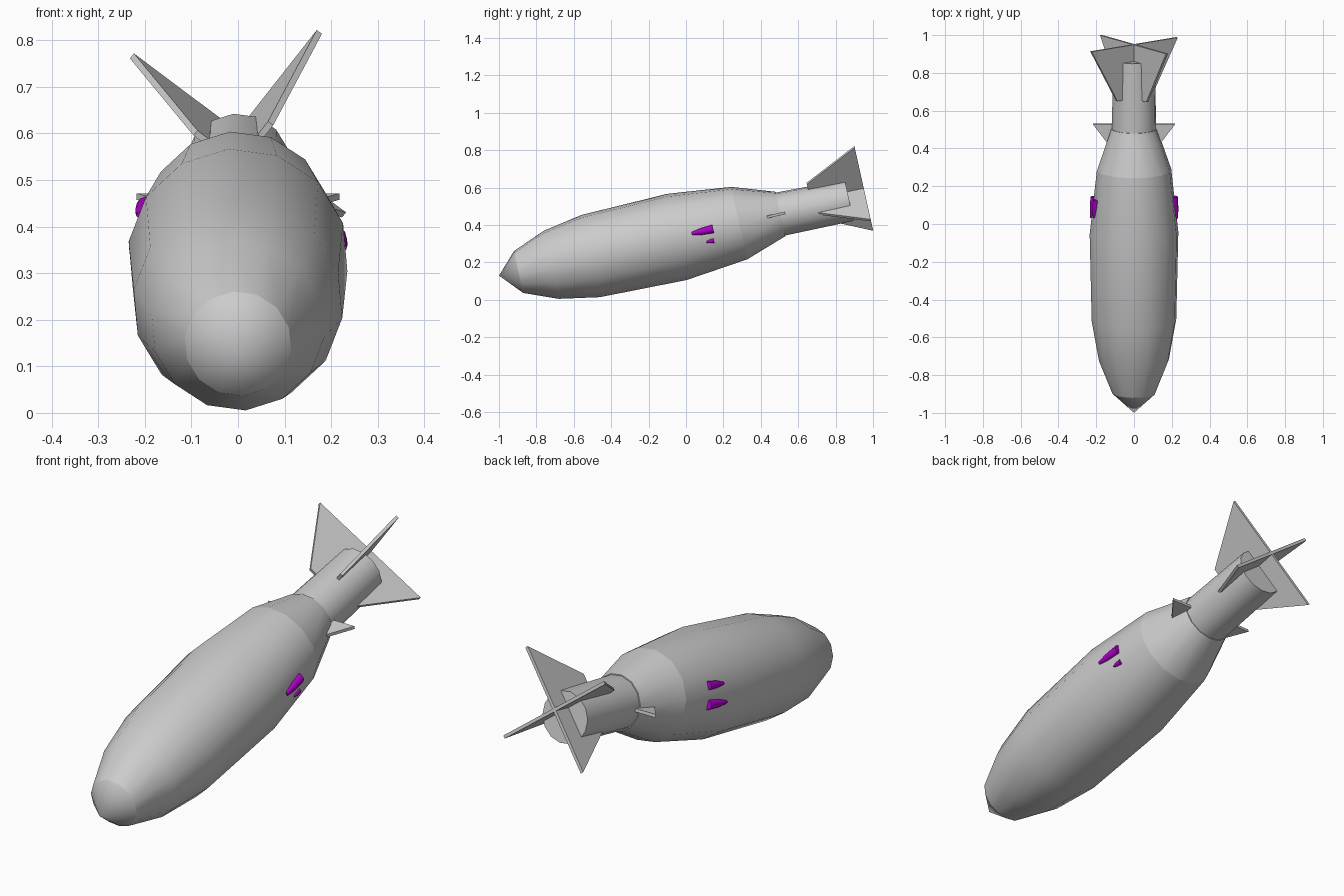
import bpy, bmesh, math
from mathutils import Matrix, Vector

if "Cube" in bpy.data.objects:
    bpy.data.objects.remove(bpy.data.objects["Cube"])

# Everything is built along local +y (nose to tail), then pitched tail-up
POSE = Matrix.Translation((0, 0, 0.347)) @ Matrix.Rotation(math.radians(12.5), 4, 'X')
ROLL = math.radians(5)

purple = bpy.data.materials.new("purple")
purple.diffuse_color = (0.42, 0.0, 0.6, 1)
purple.use_nodes = True
purple.node_tree.nodes["Principled BSDF"].inputs["Base Color"].default_value = purple.diffuse_color


def finish(name, bm, smooth=None, mat=None):
    bmesh.ops.recalc_face_normals(bm, faces=bm.faces)
    bm.transform(POSE)
    me = bpy.data.meshes.new(name)
    bm.to_mesh(me)
    bm.free()
    ob = bpy.data.objects.new(name, me)
    bpy.context.collection.objects.link(ob)
    if mat:
        me.materials.append(mat)
    if smooth:
        bpy.ops.object.select_all(action='DESELECT')
        ob.select_set(True)
        bpy.context.view_layer.objects.active = ob
        bpy.ops.object.shade_smooth_by_angle(angle=math.radians(smooth))
    return ob


def lathe(name, profile, sides=14, caps=(False, False), smooth=35, mat=None):
    """Rings from (x, y, z, radius); a zero radius makes a point."""
    bm = bmesh.new()
    rings = []
    for x, y, z, r in profile:
        if r == 0:
            rings.append([bm.verts.new((x, y, z))] * sides)
            continue
        rings.append([bm.verts.new((x + r * math.cos(a), y, z + r * math.sin(a)))
                      for a in (math.pi / 2 + ROLL + math.tau * i / sides for i in range(sides))])
    for a, b in zip(rings, rings[1:]):
        for i in range(sides):
            j = (i + 1) % sides
            bm.faces.new(list(dict.fromkeys((a[i], a[j], b[j], b[i]))))
    for ring, cap in zip((rings[0], rings[-1]), caps):
        if cap:
            bm.faces.new(ring)
    return finish(name, bm, smooth, mat)


def plate(name, outline, thick, roll=0.0, height=0.0):
    """Flat plate in the local xy plane, rolled about the long axis."""
    bm = bmesh.new()
    face = bm.faces.new([bm.verts.new((x, y, -thick / 2)) for x, y in outline])
    ext = bmesh.ops.extrude_face_region(bm, geom=[face])
    new = [v for v in ext["geom"] if isinstance(v, bmesh.types.BMVert)]
    bmesh.ops.translate(bm, verts=new, vec=(0, 0, thick))
    bm.transform(Matrix.Translation((0, 0, height)) @ Matrix.Rotation(-roll, 4, 'Y'))
    return finish(name, bm)


# Nose, hull, tail cone and tail tube
lathe("nose_cone", [(0, -1.023, 0.004, 0), (0, -0.917, 0, 0.115)])
lathe("hull", [(0, -0.917, 0, 0.115), (0, -0.738, 0, 0.187), (0, -0.522, 0, 0.226),
               (0, -0.05, 0, 0.237), (0, 0.292, 0, 0.199)])
lathe("tail_cone", [(0, 0.292, 0, 0.199), (0, 0.517, 0, 0.122)], caps=(False, True))
lathe("tail_tube", [(0, 0.50, 0, 0.118), (0, 0.892, -0.008, 0.113)], caps=(True, True))

# Crossed tail fins
fin = [(-0.287, 0.982), (0.287, 0.982), (0.115, 0.69), (-0.115, 0.69)]
for k, deg in enumerate((52.5, 142.5)):
    plate(f"tail_fin_{k + 1}", fin, 0.014, math.radians(deg), 0.037)

# Small side fins
for name, s in (("left", -1), ("right", 1)):
    plate(f"side_fin_{name}", [(s * 0.11, 0.44), (s * 0.145, 0.445), (s * 0.218, 0.543), (s * 0.11, 0.543)], 0.014)

# Purple tapered pods half sunk in the hull: side, height, y range, radii
pods = [(1, 0.0, 0.031, 0.149, 0.008, 0.023), (1, -0.061, 0.098, 0.14, 0.004, 0.013),
        (-1, 0.068, 0.05, 0.145, 0.006, 0.02), (-1, -0.012, 0.03, 0.145, 0.007, 0.022)]
for k, (s, z, y0, y1, r0, r1) in enumerate(pods):
    def x_at(y, sink):
        r = 0.237 - 0.111 * (y + 0.05) - sink
        return s * math.sqrt(r * r - z * z)
    lathe(f"pod_{k + 1}", [(x_at(y0, 0.003), y0, z, r0),
                           (x_at((y0 * 0.55 + y1 * 0.45), 0.005), y0 * 0.55 + y1 * 0.45, z, r0 * 0.3 + r1 * 0.7),
                           (x_at(y1, 0.006), y1, z, r1)],
          sides=10, caps=(True, True), smooth=45, mat=purple)
